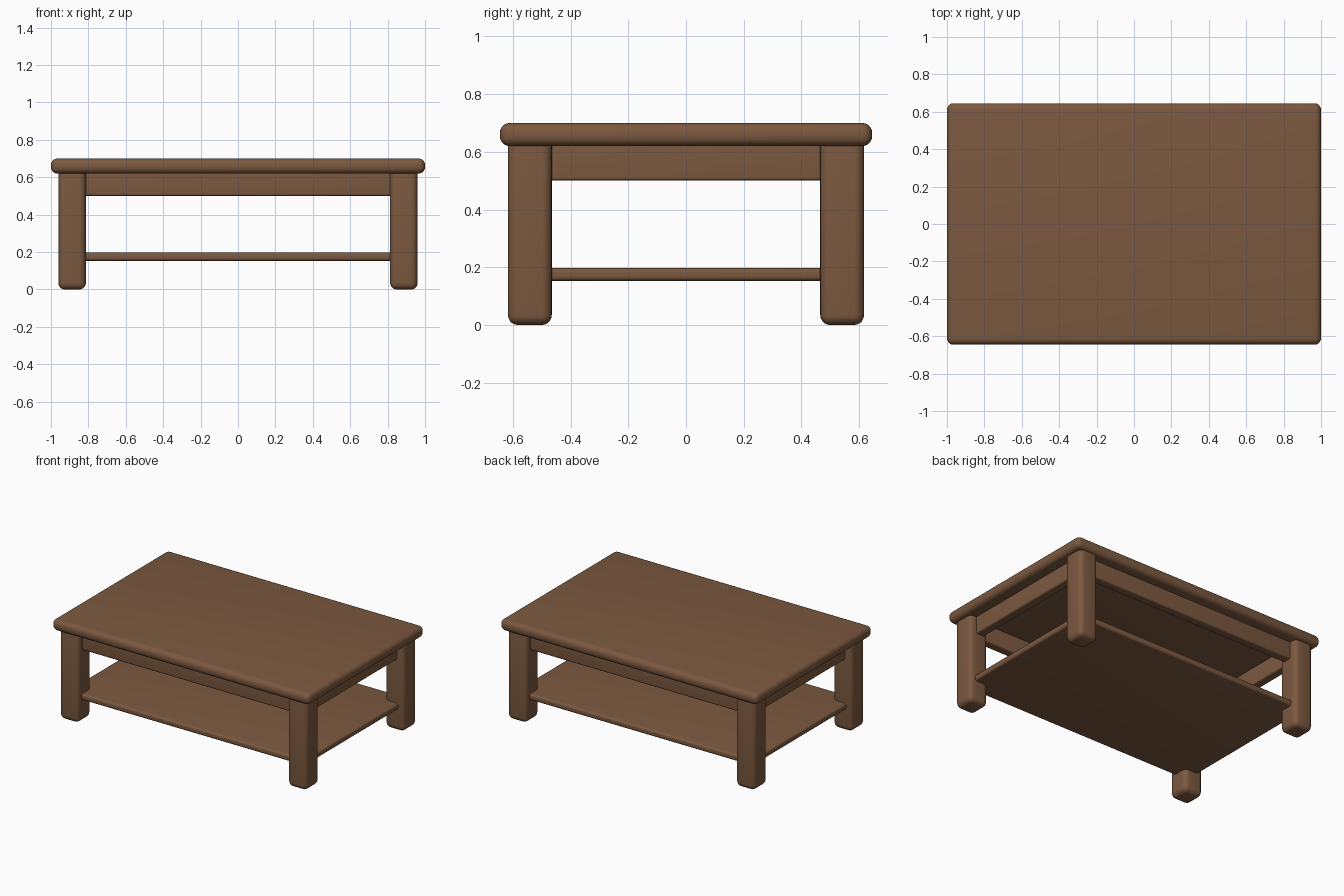
import bpy
import math

cube = bpy.data.objects.get("Cube")
if cube:
    bpy.data.objects.remove(cube, do_unlink=True)

# Single brown wood colour
BROWN = (0.2, 0.1, 0.05, 1)
wood = bpy.data.materials.new("brown wood")
wood.use_nodes = True
wood.diffuse_color = BROWN
bsdf = next(n for n in wood.node_tree.nodes if n.type == "BSDF_PRINCIPLED")
bsdf.inputs["Base Color"].default_value = BROWN
bsdf.inputs["Roughness"].default_value = 0.8


def soft_box(name, low, high, radius):
    """Box between two corners with worn, rounded edges."""
    centre = [(a + b) / 2 for a, b in zip(low, high)]
    bpy.ops.mesh.primitive_cube_add(size=1, location=centre)
    box = bpy.context.object
    box.name = name
    box.scale = [b - a for a, b in zip(low, high)]
    bpy.ops.object.transform_apply(location=False, rotation=False, scale=True)
    bevel = box.modifiers.new("rounded edges", "BEVEL")
    bevel.width = radius
    bevel.segments = 5
    bevel.limit_method = "NONE"
    bpy.ops.object.modifier_apply(modifier=bevel.name)
    box.data.materials.append(wood)
    bpy.ops.object.shade_smooth_by_angle(angle=math.radians(40))
    return box


# Table top and lower shelf
soft_box("table_top", (-1, -0.645, 0.62), (1, 0.645, 0.7), 0.034)
soft_box("lower_shelf", (-0.92, -0.575, 0.153), (0.92, 0.575, 0.197), 0.015)

# Four square legs running up into the top
for side, sx in (("left", 1), ("right", -1)):
    for end, sy in (("front", -1), ("back", 1)):
        xs = sorted((sx * 0.813, sx * 0.96))
        ys = sorted((sy * 0.465, sy * 0.617))
        soft_box(f"{end}_{side}_leg", (xs[0], ys[0], 0), (xs[1], ys[1], 0.66), 0.035)

# Aprons set slightly back from the leg faces
for name, s in (("front", -1), ("back", 1)):
    ys = sorted((s * 0.5, s * 0.565))
    soft_box(f"{name}_apron", (-0.86, ys[0], 0.5), (0.86, ys[1], 0.645), 0.012)
for name, s in (("left", 1), ("right", -1)):
    xs = sorted((s * 0.845, s * 0.91))
    soft_box(f"{name}_apron", (xs[0], -0.51, 0.5), (xs[1], 0.51, 0.645), 0.012)
